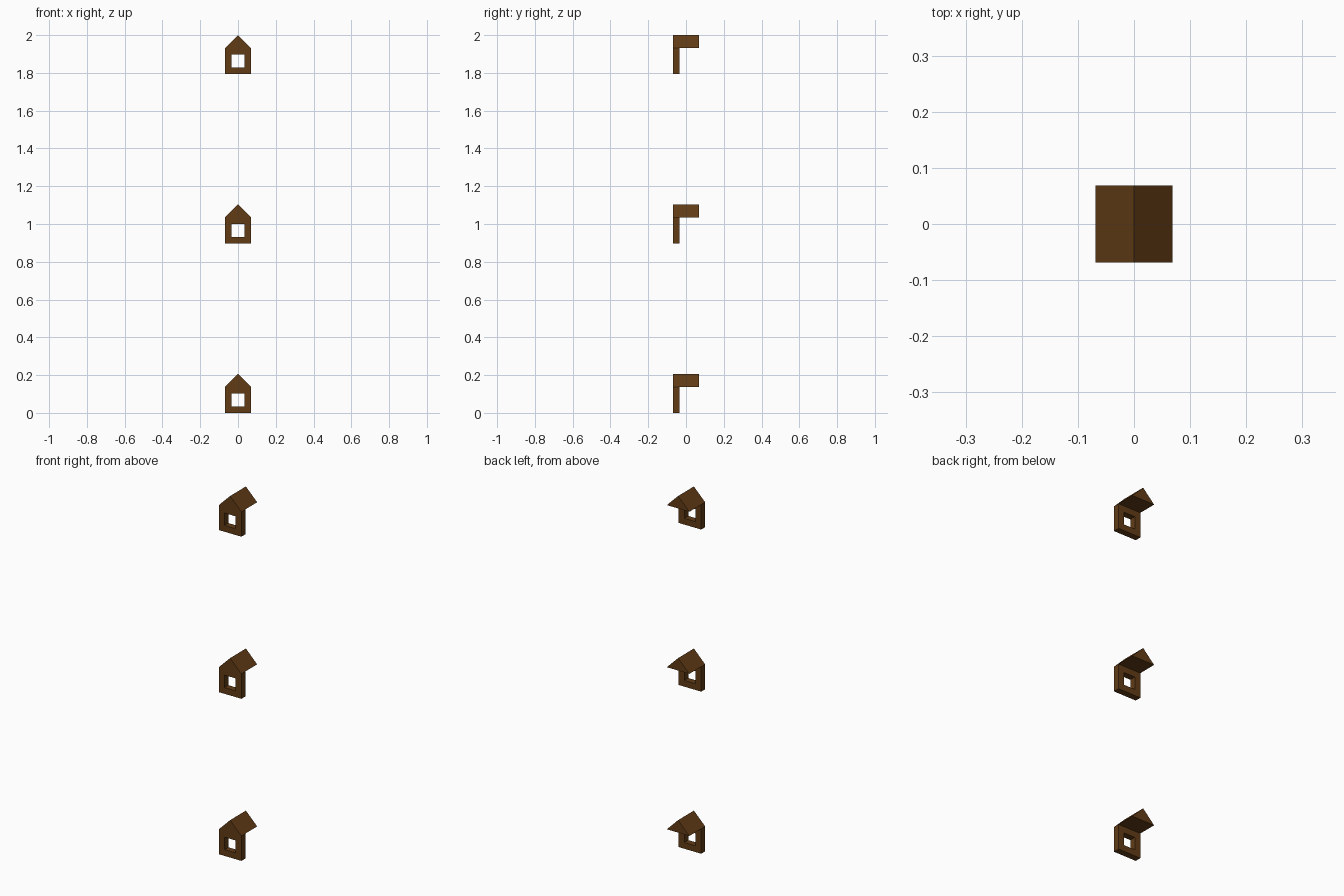
import bpy, bmesh

if "Cube" in bpy.data.objects:
    bpy.data.objects.remove(bpy.data.objects["Cube"])

U = 2 / 58           # module: houses are 4 wide, 6 tall, spaced 26 apart
brown = bpy.data.materials.new("dark_brown_wood")
brown.diffuse_color = (0.12, 0.045, 0.008, 1)
brown.use_nodes = True
brown.node_tree.nodes["Principled BSDF"].inputs["Base Color"].default_value = brown.diffuse_color


def make_object(name, bm, z):
    bmesh.ops.recalc_face_normals(bm, faces=bm.faces)
    mesh = bpy.data.meshes.new(name)
    bm.to_mesh(mesh)
    bm.free()
    mesh.materials.append(brown)
    obj = bpy.data.objects.new(name, mesh)
    obj.scale = (U, U, U)
    obj.location.z = z * U
    bpy.context.collection.objects.link(obj)


def square(bm, half, y):
    return [bm.verts.new((sx * half, y, 2 + sz * half))
            for sx, sz in ((-1, -1), (1, -1), (1, 1), (-1, 1))]


# Square wall with a square window opening
def window_wall(name, z):
    bm = bmesh.new()
    loops = [square(bm, h, y) for h, y in ((2, -2), (1, -2), (1, -1), (2, -1))]
    for k in range(4):
        a, b = loops[k], loops[(k + 1) % 4]
        for i in range(4):
            j = (i + 1) % 4
            bm.faces.new((a[i], a[j], b[j], b[i]))
    make_object(name, bm, z)


# Solid gable roof reaching back beyond the wall
def gable_roof(name, z):
    bm = bmesh.new()
    front = bm.faces.new([bm.verts.new((x, -2, h)) for x, h in ((-2, 4), (2, 4), (0, 6))])
    ext = bmesh.ops.extrude_face_region(bm, geom=[front], use_keep_orig=True)
    bmesh.ops.translate(bm, vec=(0, 4, 0),
                        verts=[v for v in ext["geom"] if isinstance(v, bmesh.types.BMVert)])
    make_object(name, bm, z)


for level, label in enumerate(("lower", "middle", "upper")):
    window_wall(label + "_window_wall", level * 26)
    gable_roof(label + "_gable_roof", level * 26)
